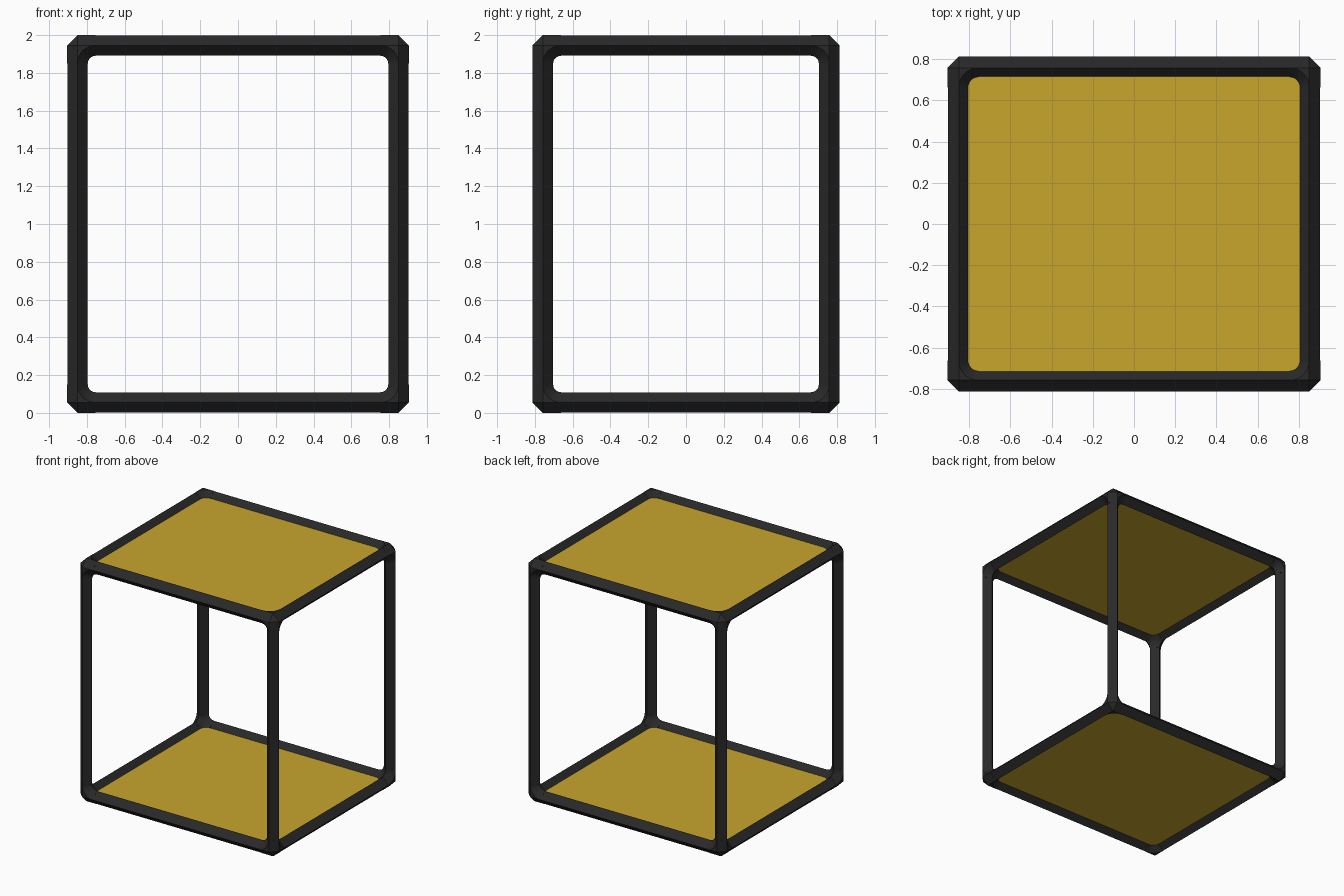
import bpy, bmesh, math
from itertools import product
from mathutils import Vector

cube = bpy.data.objects.get("Cube")
if cube:
    bpy.data.objects.remove(cube)

HALF = Vector((0.905, 0.813, 1.0))   # outer half size of the frame
H = 0.055                            # half diagonal of the diamond section
BEAM_H = 0.0535                      # beams sit slightly inside the connectors
R = 0.095                            # elbow radius along the section centre
STEPS = 8
NODE = HALF - Vector((H, H, H))      # where the beam centre lines meet
LIFT = Vector((0, 0, 1))
AXES = [Vector((1, 0, 0)), Vector((0, 1, 0)), Vector((0, 0, 1))]


def material(name, color):
    mat = bpy.data.materials.new(name)
    mat.use_nodes = True
    mat.diffuse_color = (*color, 1)
    mat.node_tree.nodes["Principled BSDF"].inputs["Base Color"].default_value = (*color, 1)
    return mat


BLACK = material("charcoal black", (0.022, 0.022, 0.022))
YELLOW = material("mustard yellow", (0.58, 0.38, 0.027))


def finish(name, bm, mat, smooth=False):
    bmesh.ops.recalc_face_normals(bm, faces=bm.faces)
    mesh = bpy.data.meshes.new(name)
    bm.to_mesh(mesh)
    bm.free()
    mesh.materials.append(mat)
    obj = bpy.data.objects.new(name, mesh)
    bpy.context.collection.objects.link(obj)
    if smooth:
        bpy.ops.object.select_all(action='DESELECT')
        obj.select_set(True)
        bpy.context.view_layer.objects.active = obj
        bpy.ops.object.shade_smooth_by_angle(angle=math.radians(30))
    return obj


def hull(bm, points):
    verts = [bm.verts.new(p) for p in points]
    bmesh.ops.convex_hull(bm, input=verts)


def diamond_prism(bm, start, end, axis, h):
    u, v = AXES[(axis + 1) % 3], AXES[(axis + 2) % 3]
    hull(bm, [p + d * s * h for p in (start, end) for d in (u, v) for s in (-1, 1)])


def elbow_web(bm, node, a, b, n):
    """Filled elbow between arms a and b, with n across its plane."""
    centre = node + (a + b) * R
    top, bottom = bm.verts.new(node + n * H), bm.verts.new(node - n * H)
    rows = []
    for i in range(STEPS + 1):
        t = math.pi / 2 * i / STEPS
        out = -(a * math.sin(t) + b * math.cos(t))
        mid = centre + out * R
        rows.append([bm.verts.new(p) for p in
                     (mid + n * H, centre + out * (R - H), mid - n * H)])
    for p, q in zip(rows, rows[1:]):
        bm.faces.new((top, p[0], q[0]))
        bm.faces.new((p[0], p[1], q[1], q[0]))
        bm.faces.new((p[1], p[2], q[2], q[1]))
        bm.faces.new((bottom, q[2], p[2]))
    for row in (rows[0], rows[-1]):
        bm.faces.new(row)
        bm.faces.new((top, row[0], row[2], bottom))


# Corner connectors: core, three arms and three filled elbows
for sx, sy, sz in product((-1, 1), repeat=3):
    signs = (sx, sy, sz)
    node = Vector([s * c for s, c in zip(signs, NODE)]) + LIFT
    inward = [-s * axis for s, axis in zip(signs, AXES)]
    bm = bmesh.new()
    hull(bm, [node + axis * s * H for axis in AXES for s in (-1, 1)])
    for i in range(3):
        diamond_prism(bm, node, node + inward[i] * R, i, H)
        elbow_web(bm, node, inward[i], inward[(i + 1) % 3], inward[(i + 2) % 3])
    name = "_".join(("corner", "top" if sz > 0 else "bottom",
                     "back" if sy > 0 else "front", "left" if sx > 0 else "right"))
    finish(name, bm, BLACK, smooth=True)

# Beams along each axis
for axis, label in enumerate(("width_beam", "depth_beam", "post")):
    for s, t in product((-1, 1), repeat=2):
        mid = LIFT.copy()
        mid[(axis + 1) % 3] += s * NODE[(axis + 1) % 3]
        mid[(axis + 2) % 3] += t * NODE[(axis + 2) % 3]
        reach = AXES[axis] * (NODE[axis] - R + 0.005)
        bm = bmesh.new()
        diamond_prism(bm, mid - reach, mid + reach, axis, BEAM_H)
        finish(label, bm, BLACK)

# Top and bottom panels, held inside the frame
for label, s in (("top_panel", 1), ("bottom_panel", -1)):
    bm = bmesh.new()
    hull(bm, [Vector((x * (NODE.x - 0.01), y * (NODE.y - 0.01), s * NODE.z + z * 0.01)) + LIFT
              for x, y, z in product((-1, 1), repeat=3)])
    finish(label, bm, YELLOW)
